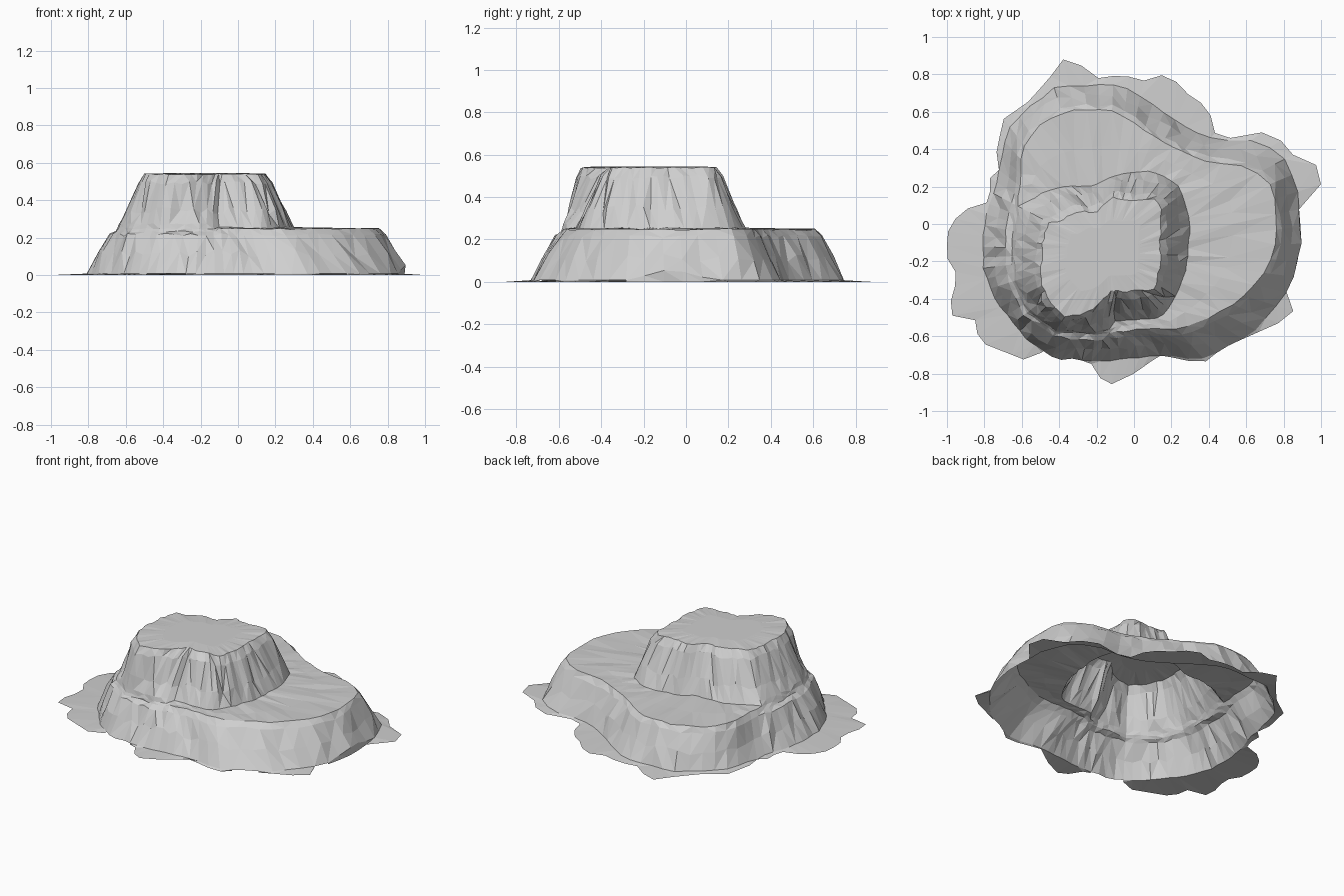
import bpy, bmesh, math, random
from mathutils import Vector
from mathutils.geometry import intersect_line_line_2d

if "Cube" in bpy.data.objects:
    bpy.data.objects.remove(bpy.data.objects["Cube"])

random.seed(4)
N = 72
CENTRE = Vector((-0.15, -0.15))
DIRS = [Vector((math.cos(a), math.sin(a)))
        for a in (math.tau * (i + 0.5) / N for i in range(N))]

# Contour outlines, counter-clockwise
SUMMIT = [(.14, 0), (.15, .08), (.1, .14), (0, .12), (-.12, .14), (-.2, .06),
          (-.3, .07), (-.4, .01), (-.45, .03), (-.49, -.1), (-.5, -.3),
          (-.45, -.42), (-.37, -.5), (-.27, -.48), (-.2, -.44), (-.12, -.36),
          (-.03, -.36), (.12, -.35), (.14, -.18)]
UPPER_FOOT = [(.3, 0), (.25, .19), (.15, .26), (.05, .285), (-.1, .26), (-.22, .2),
              (-.4, .2), (-.5, .16), (-.6, .1), (-.635, -.1), (-.63, -.3),
              (-.55, -.47), (-.42, -.565), (-.2, -.58), (-.1, -.52), (.15, -.5),
              (.23, -.37), (.28, -.25)]
TERRACE = [(.76, 0), (.75, .18), (.69, .26), (.58, .31), (.4, .33), (.27, .38),
           (.1, .47), (-.03, .56), (-.12, .61), (-.35, .61), (-.52, .52),
           (-.6, .4), (-.61, .2), (-.64, .08), (-.655, -.1), (-.65, -.3),
           (-.57, -.48), (-.42, -.58), (-.18, -.59), (.03, -.56), (.25, -.56),
           (.4, -.5), (.55, -.42), (.69, -.27), (.75, -.15)]
FOOT = [(.89, 0), (.87, .22), (.8, .35), (.68, .44), (.43, .45), (.3, .5),
        (.2, .57), (.08, .65), (0, .71), (-.1, .745), (-.25, .74), (-.43, .73),
        (-.55, .63), (-.68, .5), (-.71, .35), (-.74, .2), (-.79, .08),
        (-.81, -.1), (-.8, -.25), (-.76, -.38), (-.65, -.53), (-.57, -.63),
        (-.42, -.72), (-.1, -.73), (.15, -.7), (.33, -.73), (.42, -.7),
        (.65, -.57), (.78, -.42), (.85, -.3), (.89, -.13)]
SKIRT = [(.88, .1), (.88, .18), (.97, .15), (1, .21), (.97, .33), (.85, .37),
         (.8, .44), (.66, .5), (.55, .46), (.44, .46), (.4, .62), (.28, .7),
         (.2, .79), (.1, .8), (.03, .75), (-.06, .81), (-.14, .78), (-.25, .78),
         (-.26, .84), (-.38, .88), (-.46, .77), (-.57, .65), (-.7, .56),
         (-.74, .36), (-.7, .25), (-.77, .25), (-.77, .12), (-.93, .07),
         (-1, -.05), (-1, -.18), (-.94, -.28), (-.98, -.4), (-.97, -.5),
         (-.93, -.53), (-.85, -.51), (-.83, -.63), (-.55, -.74), (-.57, -.65),
         (-.4, -.73), (-.24, -.73), (-.15, -.87), (0, -.8), (.14, -.7),
         (.33, -.74), (.42, -.73), (.44, -.66), (.57, -.62), (.84, -.5),
         (.86, -.44), (.78, -.42), (.85, -.3), (.88, -.1)]


def radii(outline):
    """Distance from the centre to the outline along each direction."""
    pts = [Vector(p) for p in outline]
    result = []
    for d in DIRS:
        hits = [intersect_line_line_2d(CENTRE, CENTRE + d * 3, a, b)
                for a, b in zip(pts, pts[1:] + pts[:1])]
        result.append(max((h - CENTRE).length for h in hits if h))
    return result


def ring(inner, outer, t, z, wobble=0.0, bump=0.0):
    """Loop of points a fraction t of the way between two radius lists."""
    loop = []
    for d, a, b in zip(DIRS, inner, outer):
        p = CENTRE + d * (a + (b - a) * t + random.uniform(-wobble, wobble))
        loop.append(Vector((p.x, p.y, z + random.uniform(-bump, bump))))
    return loop


rock = bpy.data.materials.new("rock_grey")
rock.diffuse_color = (0.62, 0.62, 0.62, 1)
rock.use_nodes = True
rock.node_tree.nodes["Principled BSDF"].inputs["Base Color"].default_value = rock.diffuse_color


def surface(name, loops, cap=False, min_width=0.0):
    """Bridge loops from inside to outside into a faceted sheet."""
    bm = bmesh.new()
    rows = [[bm.verts.new(p) for p in loop] for loop in loops]
    for inner, outer in zip(rows, rows[1:]):
        for i in range(N):
            j = (i + 1) % N
            q = [inner[i], outer[i], outer[j], inner[j]]
            widths = [(q[1].co - q[0].co).length, (q[2].co - q[3].co).length]
            if max(widths) <= min_width:
                continue
            # Alternate diagonals irregularly for a chipped look
            k = random.randint(0, 1)
            bm.faces.new((q[k], q[k + 1], q[k + 2]))
            bm.faces.new((q[k], q[k + 2], q[(k + 3) % 4]))
    if cap:
        hub = bm.verts.new((CENTRE.x, CENTRE.y, loops[0][0].z))
        for i in range(N):
            bm.faces.new((hub, rows[0][i], rows[0][(i + 1) % N]))
    bmesh.ops.delete(bm, geom=[v for v in bm.verts if not v.link_faces], context='VERTS')
    mesh = bpy.data.meshes.new(name)
    bm.to_mesh(mesh)
    bm.free()
    mesh.materials.append(rock)
    obj = bpy.data.objects.new(name, mesh)
    bpy.context.collection.objects.link(obj)


summit, upper_foot, terrace, foot, skirt = map(
    radii, (SUMMIT, UPPER_FOOT, TERRACE, FOOT, SKIRT))
terrace = [max(t, u + 0.01) for t, u in zip(terrace, upper_foot)]
foot = [max(f, t + 0.05) for f, t in zip(foot, terrace)]
skirt = [max(s, f) for s, f in zip(skirt, foot)]

# Shared edges between the parts; the cliffs merge where the terrace pinches out
summit_rim = ring(summit, summit, 0, 0.54, 0.006, 0.003)
upper_base = ring(upper_foot, upper_foot, 0, 0.253, 0.004, 0.004)
terrace_rim = ring(terrace, terrace, 0, 0.247, 0.004, 0.004)
for a, b, u, t in zip(upper_base, terrace_rim, upper_foot, terrace):
    if t - u < 0.045:
        a.z += 0.02
        b.z -= 0.015
foot_rim = ring(foot, foot, 0, 0.008, 0.006)
for p in foot_rim:      # hollow under the right-hand foot
    if p.x > 0.7:
        p.z += 0.055 * max(0, 1 - abs(p.y + 0.07) / 0.2)
skirt_rim = ring(skirt, skirt, 0, 0.0)
zero = [0.0] * N

# Flat summit and the upper cliff
surface("summit", [ring(zero, summit, 0.6, 0.545), summit_rim], cap=True)
surface("upper_cliff", [summit_rim,
                        ring(summit, upper_foot, 0.25, 0.495, 0.01, 0.01),
                        ring(summit, upper_foot, 0.7, 0.345, 0.012, 0.02), upper_base])
# Broad terrace and the lower cliff
surface("terrace", [upper_base, ring(upper_foot, terrace, 0.5, 0.25, 0.004, 0.005),
                    terrace_rim])
surface("lower_cliff", [terrace_rim,
                        ring(terrace, foot, 0.2, 0.215, 0.008, 0.008),
                        ring(terrace, foot, 0.6, 0.115, 0.012, 0.02), foot_rim])
# Thin ragged flaps on the ground
surface("ground_skirt", [foot_rim, skirt_rim], min_width=0.014)
